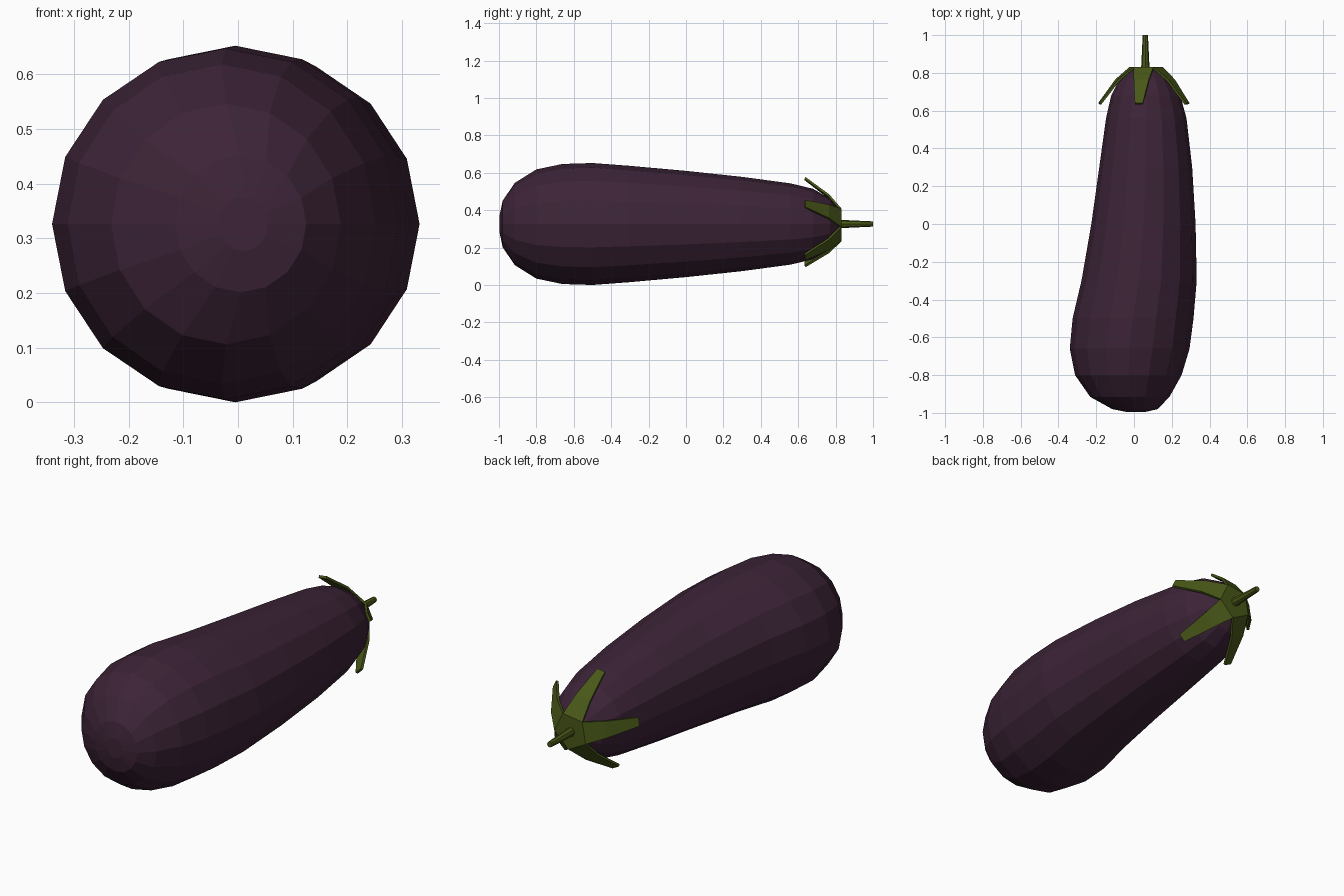
import bpy, bmesh
from math import sin, cos, tan, pi, radians

if "Cube" in bpy.data.objects:
    bpy.data.objects.remove(bpy.data.objects["Cube"])

CX, CZ = 0.06, 0.326


def material(name, color):
    m = bpy.data.materials.new(name)
    m.diffuse_color = (*color, 1)
    m.use_nodes = True
    m.node_tree.nodes["Principled BSDF"].inputs["Base Color"].default_value = m.diffuse_color
    return m


purple = material("purple_skin", (0.045, 0.017, 0.038))
green = material("green_leaf", (0.065, 0.095, 0.009))


def finish(bm, name, mat):
    bmesh.ops.recalc_face_normals(bm, faces=bm.faces)
    me = bpy.data.meshes.new(name)
    bm.to_mesh(me)
    bm.free()
    me.materials.append(mat)
    ob = bpy.data.objects.new(name, me)
    bpy.context.collection.objects.link(ob)
    return ob


def loft(name, rings, sides, mat):
    """Skin elliptical rings (y, centre x, radius x, radius z) along y."""
    bm = bmesh.new()
    loops = []
    for y, cx, rx, rz in rings:
        loops.append([bm.verts.new((cx + rx * cos(2 * pi * i / sides), y,
                                    CZ + rz * sin(2 * pi * i / sides)))
                      for i in range(sides)])
    for a, b in zip(loops, loops[1:]):
        for i in range(sides):
            j = (i + 1) % sides
            bm.faces.new((a[i], a[j], b[j], b[i]))
    bm.faces.new(loops[0])
    bm.faces.new(loops[-1])
    return finish(bm, name, mat)


# Fruit body: fat rounded end at the front, gently curved, tapering back
loft("fruit_body", [
    (-0.996, 0.01, 0.045, 0.05),
    (-0.98, 0.005, 0.12, 0.125),
    (-0.915, -0.022, 0.21, 0.22),
    (-0.80, -0.03, 0.282, 0.292),
    (-0.66, -0.023, 0.317, 0.321),
    (-0.50, -0.005, 0.320, 0.326),
    (-0.30, 0.027, 0.305, 0.311),
    (0.00, 0.050, 0.276, 0.284),
    (0.30, 0.062, 0.246, 0.252),
    (0.56, 0.065, 0.213, 0.217),
    (0.68, 0.062, 0.183, 0.188),
    (0.77, 0.060, 0.135, 0.135),
    (0.815, 0.060, 0.080, 0.080),
], 16, purple)

# Stem
loft("stem", [(0.81, CX, 0.023, 0.023), (1.0, CX, 0.014, 0.014)], 8, green)

# Calyx: pentagon cap with five bent, tapering sepals
bm = bmesh.new()
R0 = 0.075
profile = [(R0, 0.832, R0 * tan(pi / 5)), (0.155, 0.765, 0.040), (0.25, 0.64, 0.021)]
for k in range(5):
    a = radians(98 + 72 * k)
    rows = []
    for r, y, w in profile:
        rows.append([bm.verts.new((CX + r * cos(a) - s * w * sin(a), y,
                                   CZ + r * sin(a) + s * w * cos(a)))
                     for s in (-1, 1)])
    for p, q in zip(rows, rows[1:]):
        bm.faces.new((p[0], p[1], q[1], q[0]))
    hub = bm.verts.new((CX, 0.832, CZ))
    bm.faces.new((hub, rows[0][1], rows[0][0]))
bmesh.ops.remove_doubles(bm, verts=bm.verts, dist=0.0005)
calyx = finish(bm, "calyx", green)
if calyx.data.polygons[0].normal.y < 0:
    calyx.data.flip_normals()
mod = calyx.modifiers.new("thickness", 'SOLIDIFY')
mod.thickness = 0.012
mod.offset = -1
